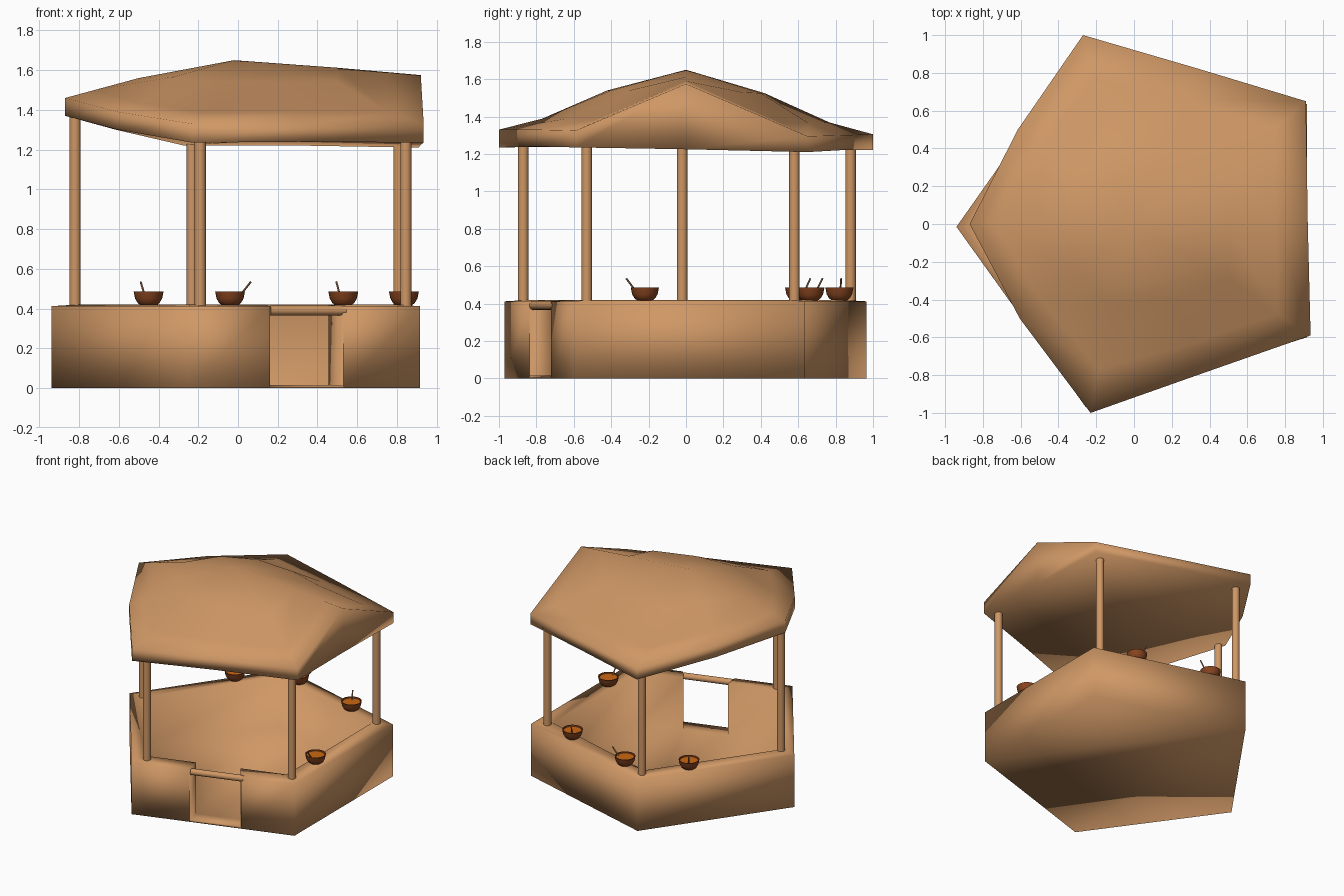
import bpy, bmesh, math
from mathutils import Vector

if "Cube" in bpy.data.objects:
    bpy.data.objects.remove(bpy.data.objects["Cube"])


def material(name, rgb):
    m = bpy.data.materials.new(name)
    m.diffuse_color = (*rgb, 1)
    m.use_nodes = True
    m.node_tree.nodes["Principled BSDF"].inputs["Base Color"].default_value = m.diffuse_color
    return m


WOOD = material("tan_wood", (0.62, 0.31, 0.13))
BOWL = material("dark_brown", (0.25, 0.06, 0.014))
SOUP = material("orange_soup", (0.60, 0.14, 0.006))
STICK = material("spoon_wood", (0.42, 0.20, 0.10))


def finish(bm, name, mat, angle=None):
    bmesh.ops.recalc_face_normals(bm, faces=bm.faces)
    for f in bm.faces:
        f.smooth = True
    me = bpy.data.meshes.new(name)
    bm.to_mesh(me)
    bm.free()
    me.materials.append(mat)
    ob = bpy.data.objects.new(name, me)
    bpy.context.collection.objects.link(ob)
    if angle:
        bpy.ops.object.select_all(action='DESELECT')
        ob.select_set(True)
        bpy.context.view_layer.objects.active = ob
        bpy.ops.object.shade_smooth_by_angle(angle=math.radians(angle))
    return ob


def rod(name, a, b, r, mat, n=16):
    a, b = Vector(a), Vector(b)
    d = b - a
    bm = bmesh.new()
    bmesh.ops.create_cone(bm, cap_ends=True, segments=n, radius1=r, radius2=r, depth=d.length)
    bm.transform(d.to_track_quat('Z', 'Y').to_matrix().to_4x4())
    bmesh.ops.translate(bm, verts=bm.verts, vec=(a + b) / 2)
    return finish(bm, name, mat, 40)


def lathe(name, profile, centre, mat, n=20):
    bm = bmesh.new()
    rings = [[bm.verts.new((centre[0] + r * math.cos(2 * math.pi * i / n),
                            centre[1] + r * math.sin(2 * math.pi * i / n), z))
              for i in range(n)] for r, z in profile]
    for lo, hi in zip(rings, rings[1:]):
        for i in range(n):
            j = (i + 1) % n
            bm.faces.new((lo[i], lo[j], hi[j], hi[i]))
    bm.faces.new(rings[0])
    bm.faces.new(rings[-1])
    return finish(bm, name, mat, 40)


# Base: five-sided wall with a floor and a door gap in the front side
outline = [(-.94, -.015), (-.255, -.97), (.16, -.838), (.53, -.721),
           (.915, -.6), (.915, .635), (-.25, .965)]
DOOR = 2
FLOOR = .015
bm = bmesh.new()


def ring(scale, z):
    return [bm.verts.new((x * scale, y * scale, z)) for x, y in outline]


bottom, top = ring(1, 0), ring(1, .412)
rim, floor = ring(.86, .42), ring(.86, FLOOR)
n = len(outline)
for i in range(n):
    j = (i + 1) % n
    if i == DOOR:
        continue
    for lo, hi in ((bottom, top), (top, rim), (rim, floor)):
        bm.faces.new((lo[i], lo[j], hi[j], hi[i]))
bm.faces.new(bottom)
bm.faces.new(floor)
sill = []
for i in (DOOR, DOOR + 1):     # door jambs
    s = bm.verts.new((*outline[i], FLOOR))
    sill.append(s)
    bm.faces.new((s, top[i], rim[i], floor[i]))
bm.faces.new((sill[0], sill[1], floor[DOOR + 1], floor[DOOR]))
bm.faces.new((bottom[DOOR], bottom[DOOR + 1], sill[1], sill[0]))
finish(bm, "base_wall", WOOD)

# Log over the door
rod("door_lintel", (.16, -.815, .39), (.54, -.695, .39), .024, WOOD)

# Posts
posts = [(-.82, -.02, 1.40), (-.19, -.87, 1.27), (.845, -.53, 1.27),
         (.81, .58, 1.26), (-.23, .88, 1.26)]
for k, (x, y, z) in enumerate(posts):
    rod(f"post_{k + 1}", (x, y, .40), (x, y, z), .028, WOOD)

# Roof: thick eave, sagging slopes and a ridge ending in a gable on the right
# x, y, eave bottom z, eave top z
eave = [(-.87, 0, 1.37, 1.46), (-.605, -.5, 1.30, 1.39), (-.23, -1, 1.235, 1.33),
        (.35, -.795, 1.24, 1.33), (.935, -.59, 1.235, 1.325), (.92, 0, 1.225, 1.575),
        (.91, .65, 1.21, 1.295), (.33, .825, 1.22, 1.30), (-.27, 1, 1.22, 1.305),
        (-.615, .5, 1.30, 1.39)]
slope = [(-.5, 0, 1.56), (-.33, -.25, 1.565), (-.12, -.42, 1.54), (.2, -.4, 1.54),
         (.5, -.3, 1.54), (.5, 0, 1.612), (.5, .3, 1.53), (.2, .4, 1.525),
         (-.12, .42, 1.525), (-.33, .25, 1.56)]
bm = bmesh.new()
rings = [[bm.verts.new((x, y, z)) for x, y, z, _ in eave],
         [bm.verts.new((x, y, z)) for x, y, _, z in eave]]
sag = []
for (x, y, _, z), s in zip(eave, slope):
    p = Vector((x, y, z)).lerp(Vector(s), .4)
    if y:
        p.z -= .025
    sag.append(bm.verts.new(p))
rings += [sag, [bm.verts.new(s) for s in slope]]
n = len(eave)
for lo, hi in zip(rings, rings[1:]):
    for i in range(n):
        j = (i + 1) % n
        bm.faces.new((lo[i], lo[j], hi[j], hi[i]))
peak = bm.verts.new((-.02, 0, 1.65))
under = bm.verts.new((.1, 0, 1.245))
for i in range(n):
    j = (i + 1) % n
    bm.faces.new((rings[-1][i], rings[-1][j], peak))
    bm.faces.new((rings[0][j], rings[0][i], under))
finish(bm, "roof", WOOD)

# Bowls of soup with a spoon handle: x, y, handle lean dx, dy
bowls = [(-.45, .605, -.04, .06), (-.04, .82, .105, .01),
         (.53, .665, -.035, .065), (.835, -.22, 0, -.10)]
for k, (x, y, dx, dy) in enumerate(bowls):
    lathe(f"bowl_{k + 1}", [(.038, .415), (.055, .428), (.068, .45), (.075, .485),
                            (.067, .485), (.063, .468)], (x, y), BOWL)
    lathe(f"soup_{k + 1}", [(.063, .467), (.066, .476)], (x, y), SOUP)
    rod(f"spoon_{k + 1}", (x + dx * .4, y + dy * .4, .455), (x + dx, y + dy, .535),
        .005, STICK, 8)
